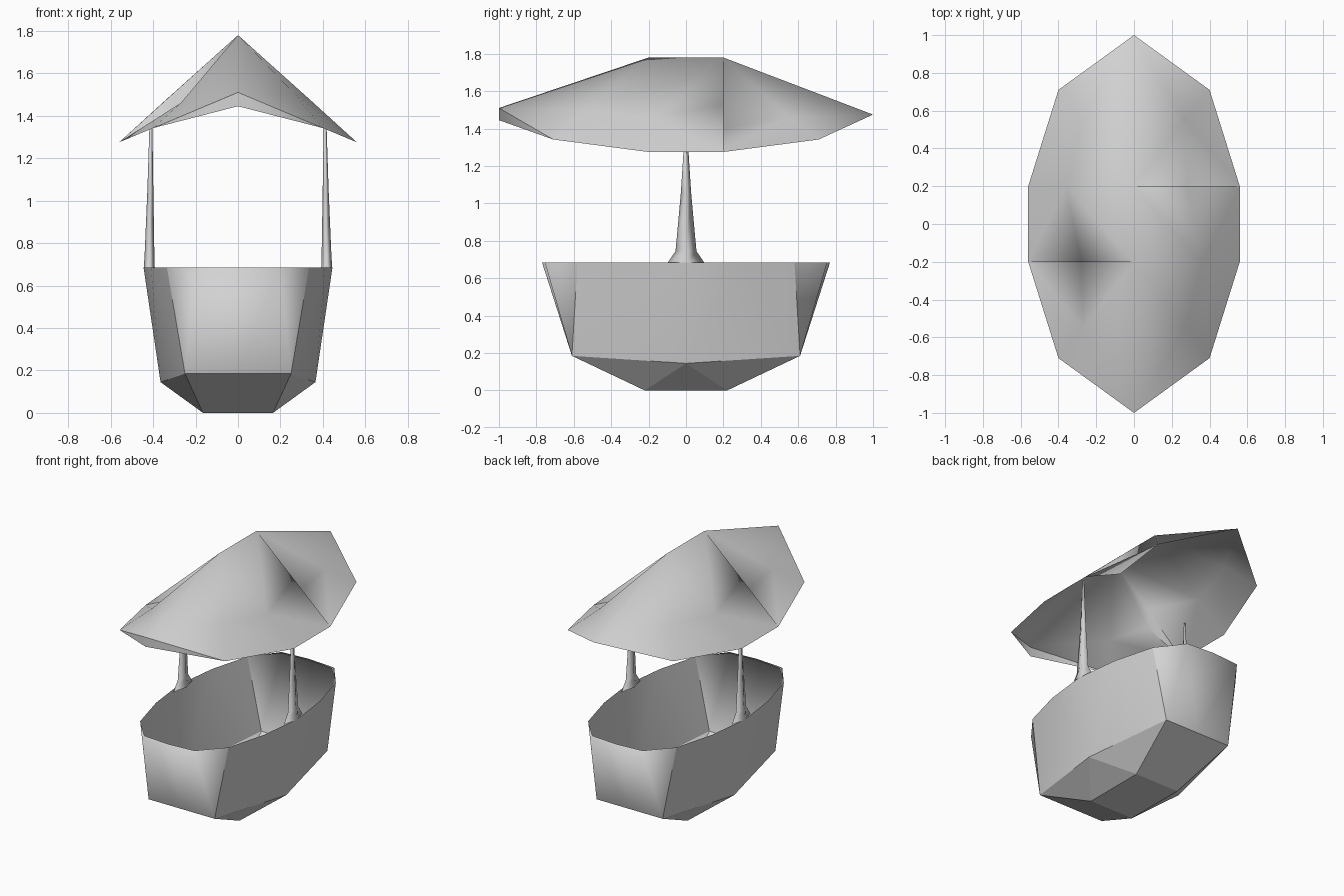
import bpy
import bmesh
from math import pi, cos, sin
from mathutils import Matrix, Vector

cube = bpy.data.objects.get("Cube")
if cube:
    bpy.data.objects.remove(cube, do_unlink=True)

GREY = (0.65, 0.65, 0.65, 1)
grey = bpy.data.materials.new("plain_grey")
grey.use_nodes = True
grey.diffuse_color = GREY
grey.node_tree.nodes["Principled BSDF"].inputs["Base Color"].default_value = GREY


def add_piece(bm, points, faces, transform):
    """Add a copy of a named-point patch, moved by a transform."""
    verts = {k: bm.verts.new(transform @ Vector(p)) for k, p in points.items()}
    for face in faces:
        bm.faces.new([verts[k] for k in face.split()])


def face_away(bm, centre):
    """Turn every face away from an inner point."""
    bm.normal_update()
    for f in bm.faces:
        if f.normal.dot(f.calc_center_median() - Vector(centre)) < 0:
            f.normal_flip()


def finish(bm, name):
    mesh = bpy.data.meshes.new(name)
    bm.to_mesh(mesh)
    bm.free()
    mesh.materials.append(grey)
    mesh.shade_smooth()
    obj = bpy.data.objects.new(name, mesh)
    bpy.context.collection.objects.link(obj)


# Open hull: one quarter, mirrored across both axes, with a narrow lip at bow and stern
hull_points = {
    "floor_mid": (0, 0, 0), "floor_side": (0.165, 0, 0),
    "floor_corner": (0.165, -0.22, 0), "floor_front": (0, -0.22, 0),
    "chine_side": (0.365, 0, 0.145), "chine_corner": (0.25, -0.61, 0.185),
    "chine_front": (0, -0.61, 0.185),
    "rim_side": (0.445, 0, 0.685), "rim_mid": (0.41, -0.3, 0.685),
    "rim_corner": (0.335, -0.58, 0.685), "rim_bow": (0.2, -0.755, 0.685),
    "rim_front": (0, -0.77, 0.685),
    "lip_bow": (0.19, -0.74, 0.685), "lip_front": (0, -0.755, 0.685),
}
hull_faces = [
    "floor_mid floor_side floor_corner floor_front",
    "floor_side chine_side floor_corner",
    "floor_corner chine_side chine_corner",
    "floor_front floor_corner chine_corner chine_front",
    "chine_side rim_side rim_mid",
    "chine_side rim_mid chine_corner",
    "chine_corner rim_mid rim_corner",
    "chine_corner rim_corner rim_bow",
    "chine_front chine_corner rim_bow rim_front",
    "rim_front rim_bow lip_bow lip_front", "rim_bow rim_corner lip_bow",
]
bm = bmesh.new()
for sx in (1, -1):
    for sy in (1, -1):
        add_piece(bm, hull_points, hull_faces, Matrix.Diagonal((sx, sy, 1, 1)))
bmesh.ops.remove_doubles(bm, verts=bm.verts, dist=0.001)
face_away(bm, (0, 0, 0.5))
# Hard edges: floor, chine and the four upright corners; the rest stays soft
for e in bm.edges:
    low, high = sorted((v.co for v in e.verts), key=lambda c: c.z)
    upright = abs(low.y) > 0.5 and abs(abs(high.x) - 0.335) < 0.01
    if high.z < 0.2 or (low.z < 0.2 and upright):
        e.smooth = False
finish(bm, "hull")

# Canopy: one half with a taut front panel, a sagging back panel
# and a small upright wall closing the step between strip and sag
canopy_points = {
    "ridge_f": (0, -0.2, 1.78), "ridge_b": (0, 0.2, 1.78),
    "eave_f": (0.56, -0.2, 1.275), "eave_b": (0.56, 0.2, 1.275),
    "mid_f": (0.36, -0.2, 1.457), "mid_b": (0.28, 0.2, 1.528),
    "corner_f": (0.4, -0.71, 1.342), "corner_b": (0.4, 0.71, 1.342),
    "tip_f": (0, -1, 1.49), "tip_b": (0, 1, 1.49),
    "taut": (0.27, -0.55, 1.5),
    "sag_edge": (0.28, 0.2, 1.4), "belly": (0.27, 0.55, 1.46),
}
canopy_faces = [
    "ridge_f mid_f eave_b mid_b ridge_b", "mid_f eave_f eave_b",
    "ridge_f tip_f taut", "tip_f corner_f taut",
    "corner_f eave_f taut", "eave_f mid_f taut", "mid_f ridge_f taut",
    "ridge_b mid_b sag_edge", "mid_b eave_b sag_edge",
    "ridge_b sag_edge belly", "ridge_b belly tip_b", "belly corner_b tip_b",
    "eave_b corner_b belly", "sag_edge eave_b belly",
]
bm = bmesh.new()
for turn in (0, pi):
    add_piece(bm, canopy_points, canopy_faces, Matrix.Rotation(turn, 4, "Z"))
bmesh.ops.remove_doubles(bm, verts=bm.verts, dist=0.001)
for v in bm.verts:
    if abs(v.co.y) > 0.9:
        v.co.z = 1.51 if v.co.y < 0 else 1.475
face_away(bm, (0, 0, -5))
# Hard edge along the outer half of each step
for e in bm.edges:
    a, b = (v.co for v in e.verts)
    if abs(a.y - b.y) < 0.01 and {round(abs(a.x), 2), round(abs(b.x), 2)} == {0.28, 0.56}:
        e.smooth = False
finish(bm, "canopy")

# Small front fascia under the canopy tip
bm = bmesh.new()
fascia = {"top": (0, -1, 1.51), "low": (0, -1, 1.445), "end": (0.4, -0.71, 1.342)}
for sx in (1, -1):
    add_piece(bm, fascia, ["top low end"], Matrix.Diagonal((sx, 1, 1, 1)))
bmesh.ops.remove_doubles(bm, verts=bm.verts, dist=0.001)
face_away(bm, (0, 0, 1.4))
finish(bm, "canopy_fascia")

# Tapered posts with flared feet: (height, centre x, half width x, half width y)
post_rings = [(0.68, 0.418, 0.026, 0.1), (0.745, 0.417, 0.023, 0.056),
              (1.05, 0.413, 0.014, 0.028), (1.39, 0.41, 0.006, 0.006)]
SIDES = 4
for name, side in (("left_post", 1), ("right_post", -1)):
    bm = bmesh.new()
    rings = []
    for z, cx, rx, ry in post_rings:
        rings.append([bm.verts.new((side * cx + rx * cos(2 * pi * i / SIDES),
                                    ry * sin(2 * pi * i / SIDES), z))
                      for i in range(SIDES)])
    for low, high in zip(rings, rings[1:]):
        for i in range(SIDES):
            j = (i + 1) % SIDES
            bm.faces.new((low[i], low[j], high[j], high[i]))
    bm.faces.new(rings[-1])
    finish(bm, name)
